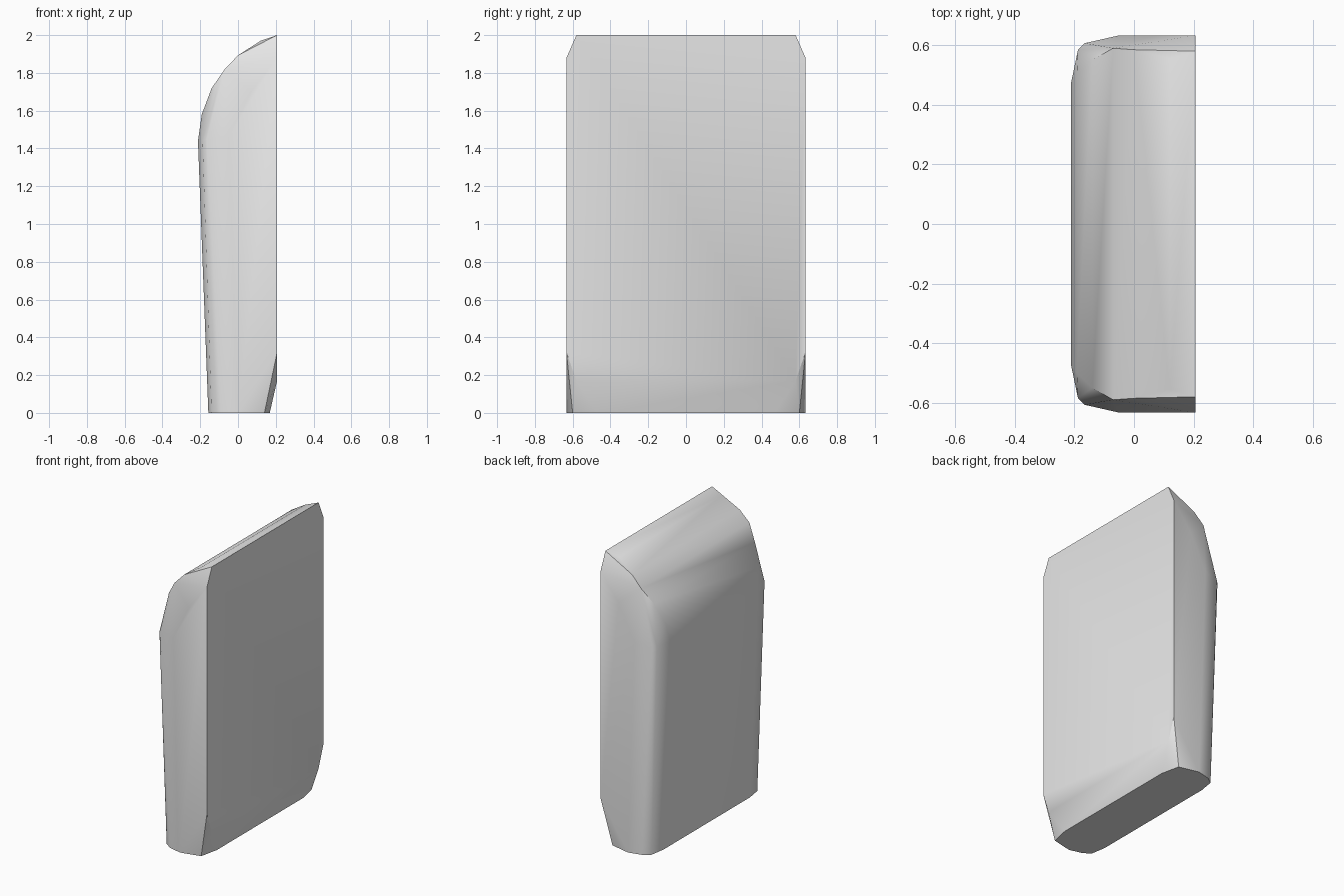
import bpy
import bmesh
import math

cube = bpy.data.objects.get("Cube")
if cube:
    bpy.data.objects.remove(cube, do_unlink=True)

grey = bpy.data.materials.new("light grey")
grey.use_nodes = True
colour = (0.8, 0.8, 0.8, 1)
grey.diffuse_color = colour
grey.node_tree.nodes["Principled BSDF"].inputs["Base Color"].default_value = colour

# Half outlines as (x, y, z); each is mirrored across y = 0
foot = [(0.168, 0.47, 0), (0.14, 0.6, 0), (0, 0.632, 0), (-0.09, 0.61, 0),
        (-0.14, 0.575, 0), (-0.157, 0.47, 0)]
lower_chamfer = [(0.207, 0.58, 0.17), (0.207, 0.633, 0.32)]
shoulder = [(-0.05, 0.633, 1.46), (-0.165, 0.607, 1.45),
            (-0.188, 0.585, 1.45), (-0.212, 0.47, 1.44)]
side_top = [(0.207, 0.633, 1.88), (0.07, 0.633, 1.7)]
roof = [(0.207, 0.58, 2), (0.12, 0.555, 1.97), (0, 0.585, 1.893),
        (-0.07, 0.59, 1.82), (-0.14, 0.55, 1.718), (-0.192, 0.5, 1.58)]

# Rounded slab body: the hull around the mirrored outlines
bm = bmesh.new()
for x, y, z in foot + lower_chamfer + shoulder + side_top + roof:
    for side in (1, -1):
        bm.verts.new((x, y * side, z))
bmesh.ops.convex_hull(bm, input=bm.verts[:])
loose = [v for v in bm.verts if not v.link_faces]
bmesh.ops.delete(bm, geom=loose, context="VERTS")
bmesh.ops.dissolve_limit(bm, angle_limit=math.radians(0.5),
                         verts=bm.verts[:], edges=bm.edges[:])
bmesh.ops.recalc_face_normals(bm, faces=bm.faces[:])

mesh = bpy.data.meshes.new("rounded_slab")
bm.to_mesh(mesh)
bm.free()
mesh.materials.append(grey)
slab = bpy.data.objects.new("rounded_slab", mesh)
bpy.context.collection.objects.link(slab)

# Smooth the soft bends and keep the hard edges
bpy.ops.object.select_all(action="DESELECT")
slab.select_set(True)
bpy.context.view_layer.objects.active = slab
bpy.ops.object.shade_smooth_by_angle(angle=math.radians(35))
